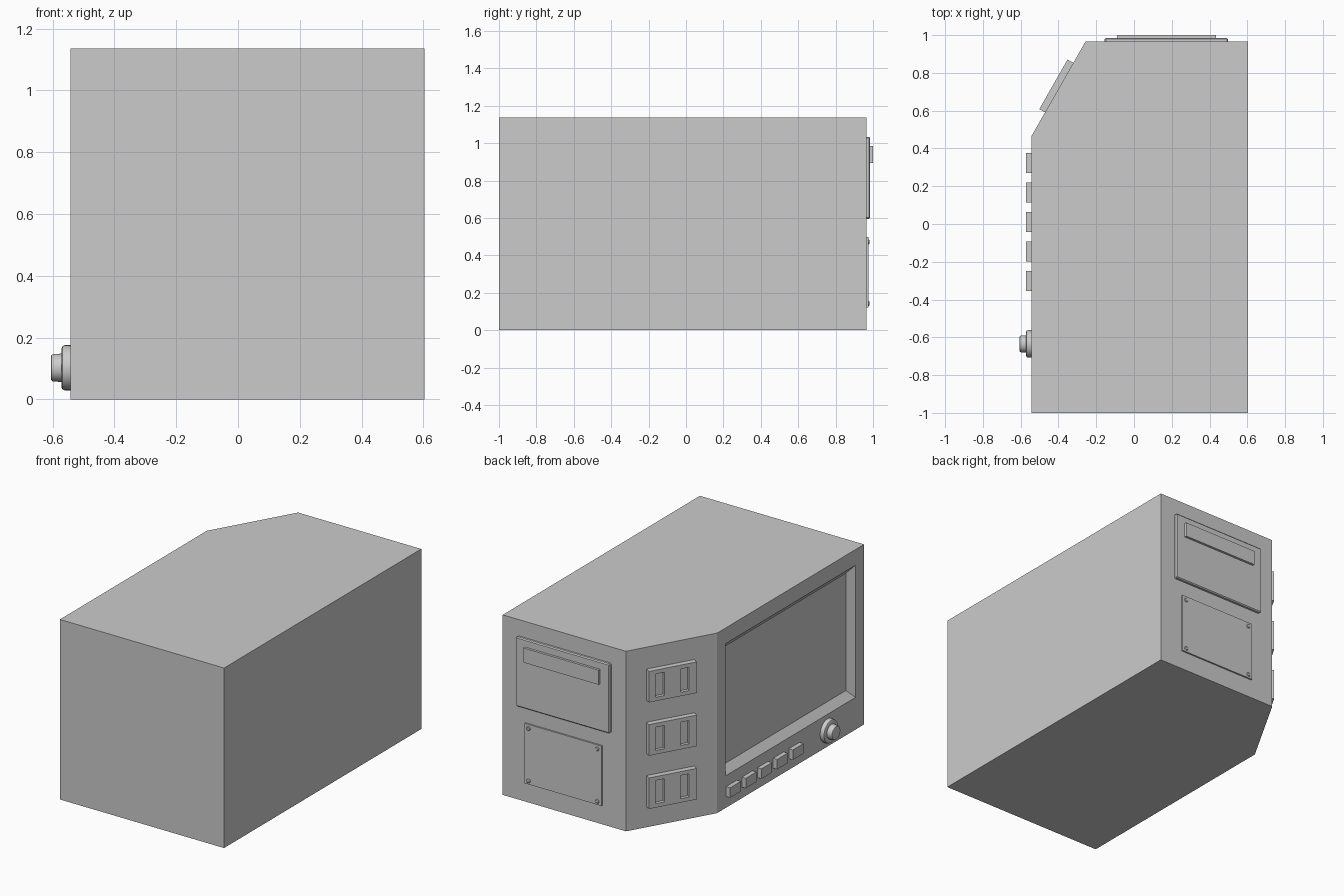
import bpy, bmesh, math
from mathutils import Vector

if "Cube" in bpy.data.objects:
    bpy.data.objects.remove(bpy.data.objects["Cube"])

L, R, F, B, H = -0.543, 0.603, -1.0, 0.966, 1.136   # body extents
C0, C1 = Vector((L, 0.465, 0)), Vector((-0.257, B, 0))  # chamfer ends


def finish(name, bm, smooth=False):
    bmesh.ops.remove_doubles(bm, verts=bm.verts, dist=1e-5)
    bmesh.ops.recalc_face_normals(bm, faces=bm.faces)
    me = bpy.data.meshes.new(name)
    bm.to_mesh(me)
    bm.free()
    ob = bpy.data.objects.new(name, me)
    bpy.context.collection.objects.link(ob)
    if smooth:
        bpy.ops.object.select_all(action='DESELECT')
        ob.select_set(True)
        bpy.context.view_layer.objects.active = ob
        bpy.ops.object.shade_smooth_by_angle(angle=math.radians(35))
    return ob


def box(name, x, y, z, bevel=0):
    bm = bmesh.new()
    bmesh.ops.create_cube(bm, size=1)
    for v in bm.verts:
        v.co = [(a + b) / 2 + c * (b - a) for c, (a, b) in zip(v.co, (x, y, z))]
    ob = finish(name, bm)
    if bevel:
        m = ob.modifiers.new("Bevel", 'BEVEL')
        m.width, m.segments = bevel, 1
    return ob


def lathe(name, origin, axis, profile, n=32):
    """Revolve (radius, height) points about an axis through origin."""
    bm = bmesh.new()
    q = Vector(axis).to_track_quat('Z', 'Y')
    rings = []
    for r, h in profile:
        rings.append([bm.verts.new(Vector(origin) + q @ Vector(
            (r * math.cos(i * math.tau / n), r * math.sin(i * math.tau / n), h))) for i in range(n)])
    for a, b in zip(rings, rings[1:]):
        for i in range(n):
            bm.faces.new((a[i], a[(i + 1) % n], b[(i + 1) % n], b[i]))
    bm.faces.new(rings[0])
    bm.faces.new(rings[-1])
    return finish(name, bm, True)


# Body: chamfered prism with a tapered screen recess in its left face
bm = bmesh.new()
plan = [(L, F), (R, F), (R, B), C1.xy, C0.xy]
low = [bm.verts.new((x, y, 0)) for x, y in plan]
top = [bm.verts.new((x, y, H)) for x, y in plan]
bm.faces.new(low)
bm.faces.new(top)
for i in range(4):
    bm.faces.new((low[i], low[i + 1], top[i + 1], top[i]))


def side_loop(x, y0, y1, z0, z1):
    return [bm.verts.new((x, y, z)) for y, z in ((y0, z0), (y1, z0), (y1, z1), (y0, z1))]


loops = [[low[0], low[4], top[4], top[0]],
         side_loop(L, -0.915, 0.38, 0.203, 1.037),
         side_loop(L + 0.041, -0.877, 0.342, 0.25, 0.99)]
for a, b in zip(loops, loops[1:]):
    for i in range(4):
        j = (i + 1) % 4
        bm.faces.new((a[i], a[j], b[j], b[i]))
bm.faces.new(loops[-1])
finish("body", bm)

# Socket plates with two recessed slots each on the chamfer
u_dir = (C1 - C0).normalized()
n_dir = Vector((-u_dir.y, u_dir.x, 0))
us = [0.145, 0.193, 0.249, 0.349, 0.405, 0.447]
for k in range(3):
    zc = 0.228 + 0.336 * k
    zs = [zc - 0.098, zc - 0.073, zc + 0.073, zc + 0.098]
    bm = bmesh.new()
    grid = [[bm.verts.new(C0 + u_dir * u + n_dir * 0.035 + Vector((0, 0, z))) for z in zs] for u in us]
    cells = {(i, j): bm.faces.new((grid[i][j], grid[i + 1][j], grid[i + 1][j + 1], grid[i][j + 1]))
             for i in range(5) for j in range(3)}
    rim = [e for e in bm.edges if e.is_boundary]
    ext = bmesh.ops.extrude_edge_only(bm, edges=rim)["geom"]
    back = [v for v in ext if isinstance(v, bmesh.types.BMVert)]
    bmesh.ops.translate(bm, verts=back, vec=n_dir * -0.035)
    # sink each slot cell behind its own walls
    for i in (1, 3):
        f = cells[(i, 1)]
        outer = list(f.verts)
        bm.faces.remove(f)
        inner = [bm.verts.new(v.co - n_dir * 0.02) for v in outer]
        for a in range(4):
            b = (a + 1) % 4
            bm.faces.new((outer[a], outer[b], inner[b], inner[a]))
        bm.faces.new(inner)
    finish(f"socket_plate_{k + 1}", bm)

# Button row and rotary knob on the left face
for k in range(5):
    y = 0.322 - 0.156 * k
    box(f"button_{k + 1}", (-0.571, L + 0.005), (y - 0.053, y + 0.053), (0.07, 0.133))
lathe("knob", (L, -0.635, 0.102), (-1, 0, 0),
      [(0.073, -0.005), (0.073, 0.018), (0.070, 0.025), (0.064, 0.028),
       (0.046, 0.028), (0.044, 0.056), (0.041, 0.061), (0.037, 0.0625)])

# Door with raised handle on the back face
box("door_panel", (-0.155, 0.498), (B - 0.01, 0.985), (0.595, 1.033), 0.006)
box("door_handle", (-0.09, 0.435), (0.98, 1.0), (0.893, 0.985))

# Screwed cover plate below it
box("cover_plate", (-0.093, 0.443), (B - 0.005, 0.976), (0.12, 0.498))
for i, x in enumerate((-0.064, 0.416)):
    for j, z in enumerate((0.142, 0.472)):
        lathe(f"screw_{i * 2 + j + 1}", (x, 0.974, z), (0, 1, 0),
              [(0.013, 0), (0.013, 0.004), (0.009, 0.007)], 16)
